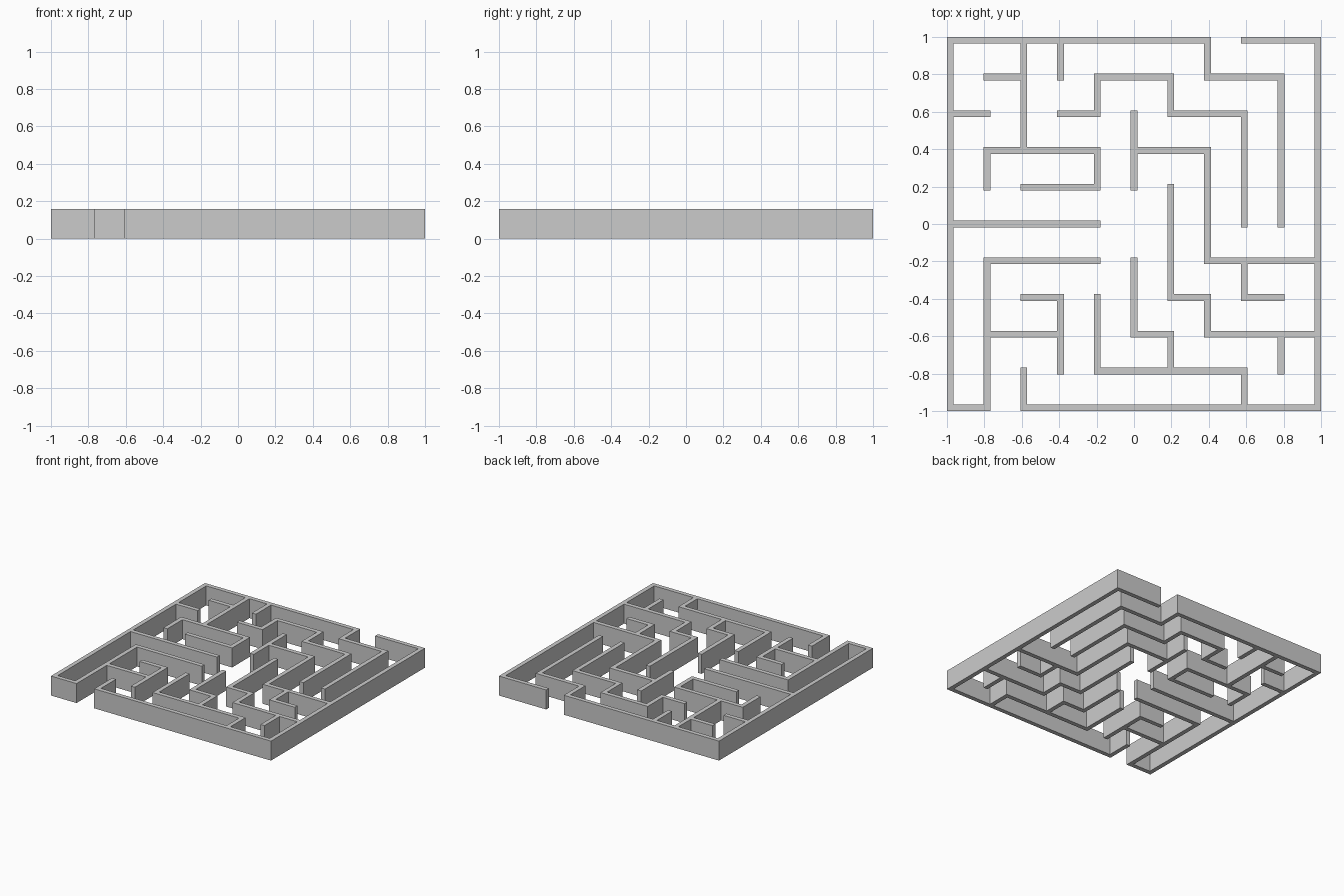
import bpy, bmesh

if "Cube" in bpy.data.objects:
    bpy.data.objects.remove(bpy.data.objects["Cube"])

N, T, H = 10, 0.036, 0.16          # cells per side, wall thickness, wall height
PITCH = (2 - T) / N

# Walls running along x: rows from back (+y) to front (-y), one mark per cell
ROWS = """#######.## .#..##.##. #..#..##.. .###.##... ..##...... ####......
.###...### ..#...#.#. .##..#.### ....####.. #.########""".split()[::-1]

# Walls running along y: columns from left to right, marks from front to back
COLS = """########## ####..#... #......### .##......# .##...#.#. ..##..##..
.#.###..#. ..#.###..# #..#.###.. .#...####. ##########""".split()

# Floor plan on a grid that alternates wall lines (even) and passages (odd)
filled = set()
for line in range(N + 1):
    for k in range(N):
        for step in range(3):
            if ROWS[line][k] == "#":
                filled.add((2 * k + step, 2 * line))
            if COLS[line][k] == "#":
                filled.add((2 * line, 2 * k + step))


def edge(i):
    """Coordinate of the i-th grid division."""
    return -1 + (i // 2) * PITCH + (i % 2) * T


# Flat joined plan of all the walls
bm = bmesh.new()
verts = {}


def corner(i, j):
    if (i, j) not in verts:
        verts[i, j] = bm.verts.new((edge(i), edge(j), 0))
    return verts[i, j]


for i, j in sorted(filled):
    bm.faces.new([corner(i, j), corner(i + 1, j),
                  corner(i + 1, j + 1), corner(i, j + 1)])

mesh = bpy.data.meshes.new("maze_walls")
bm.to_mesh(mesh)
bm.free()
maze = bpy.data.objects.new("maze_walls", mesh)
bpy.context.collection.objects.link(maze)

# Raise the plan to full wall height
solid = maze.modifiers.new("wall_height", "SOLIDIFY")
solid.thickness = H
solid.offset = 1
